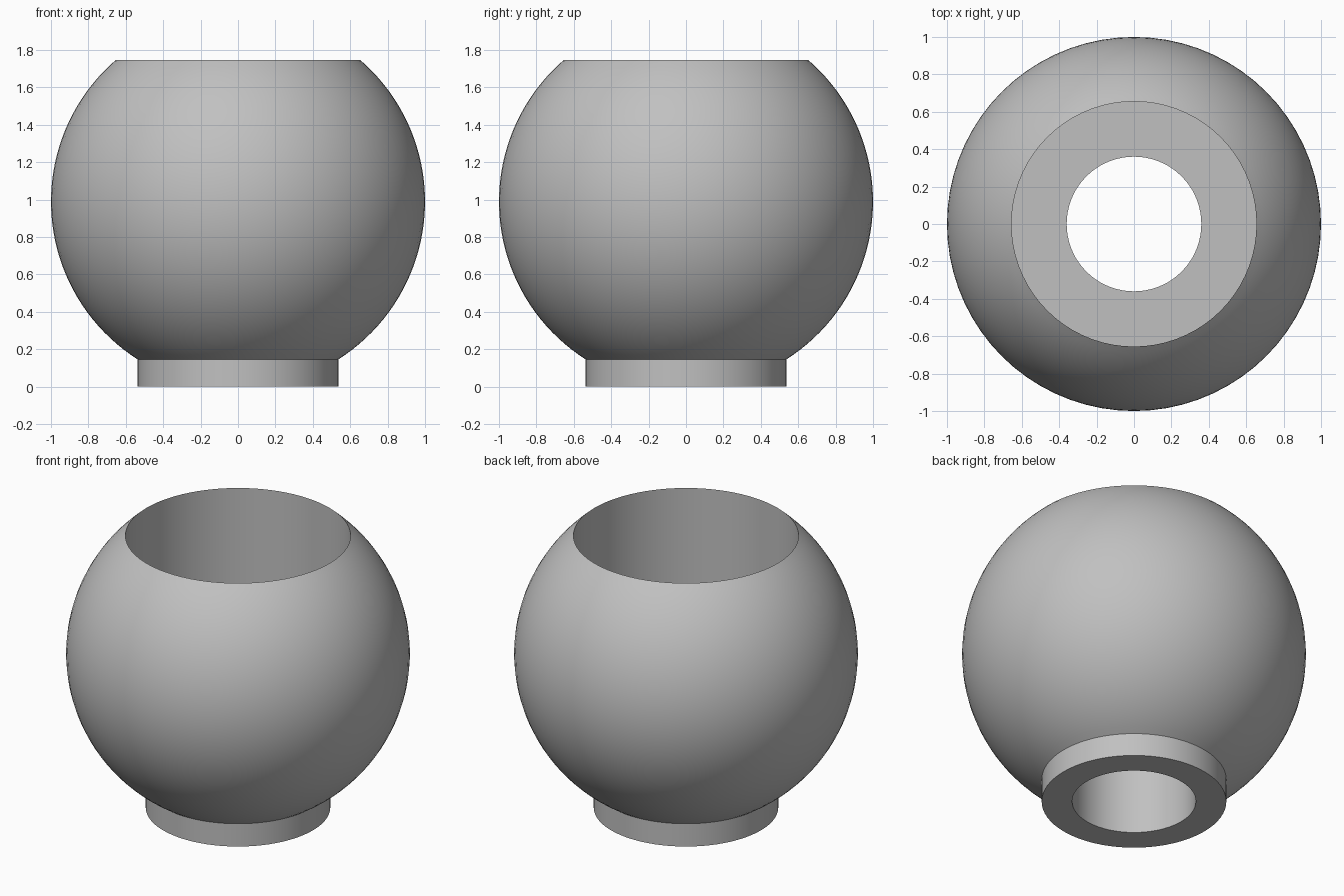
import bpy
import bmesh
from math import asin, cos, pi, sin, sqrt

if "Cube" in bpy.data.objects:
    bpy.data.objects.remove(bpy.data.objects["Cube"])

SEGMENTS = 72
CENTRE_Z = 0.99      # middle of the unit ball
BORE_R = 0.655       # wide socket from the top
HOLE_R = 0.36        # narrow hole through the foot
NECK_R = 0.537
FLOOR_Z = 0.74       # floor of the wide socket

# Plain grey material
grey = bpy.data.materials.new("plain grey")
grey.use_nodes = True
colour = (0.53, 0.53, 0.53, 1)
grey.diffuse_color = colour
grey.node_tree.nodes["Principled BSDF"].inputs["Base Color"].default_value = colour


def lathe(name, profile, closed=False):
    """Revolve an (r, z) profile about the z axis."""
    bm = bmesh.new()
    rings = []
    for r, z in profile:
        angles = [2 * pi * i / SEGMENTS for i in range(SEGMENTS)]
        rings.append([bm.verts.new((r * cos(a), r * sin(a), z)) for a in angles])
    pairs = list(zip(rings, rings[1:]))
    if closed:
        pairs.append((rings[-1], rings[0]))
    for low, high in pairs:
        for i in range(SEGMENTS):
            j = (i + 1) % SEGMENTS
            bm.faces.new((low[i], low[j], high[j], high[i]))
    bmesh.ops.recalc_face_normals(bm, faces=bm.faces)
    mesh = bpy.data.meshes.new(name)
    bm.to_mesh(mesh)
    bm.free()
    mesh.materials.append(grey)
    obj = bpy.data.objects.new(name, mesh)
    bpy.context.collection.objects.link(obj)
    return obj


# Ball arc from the neck up to the socket rim
start, end = -asin(sqrt(1 - NECK_R ** 2)), asin(sqrt(1 - BORE_R ** 2))
STEPS = 40
arc = []
for k in range(STEPS + 1):
    t = start + (end - start) * k / STEPS
    arc.append((cos(t), CENTRE_Z + sin(t)))

# Hollow ball: foot, outer ball, socket wall, socket floor and foot hole
profile = [(HOLE_R, 0), (NECK_R, 0)] + arc + [(BORE_R, FLOOR_Z), (HOLE_R, FLOOR_Z)]
body = lathe("ball_socket", profile, closed=True)

# Smooth the round surfaces, keep the rims sharp
bpy.context.view_layer.objects.active = body
body.select_set(True)
bpy.ops.object.shade_smooth_by_angle(angle=pi / 6)
